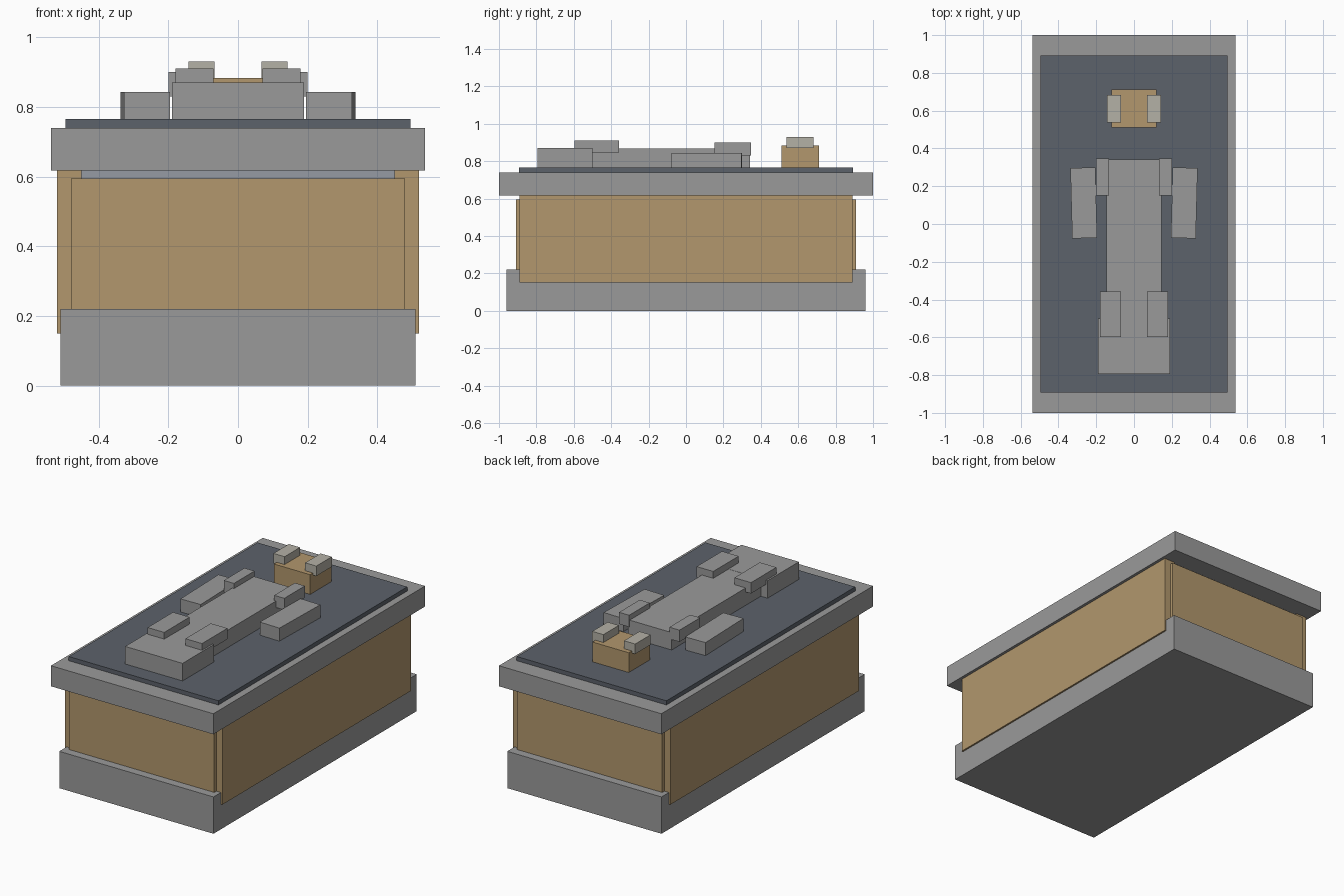
import bpy
import math

if "Cube" in bpy.data.objects:
    bpy.data.objects.remove(bpy.data.objects["Cube"])


def srgb(hex_code):
    vals = [int(hex_code[i:i + 2], 16) / 255 for i in (0, 2, 4)]
    return [v / 12.92 if v <= 0.04045 else ((v + 0.055) / 1.055) ** 2.4 for v in vals] + [1]


def material(name, hex_code):
    mat = bpy.data.materials.new(name)
    mat.diffuse_color = srgb(hex_code)
    mat.use_nodes = True
    mat.node_tree.nodes["Principled BSDF"].inputs["Base Color"].default_value = mat.diffuse_color
    return mat


stone = material("grey stone", "9A9A9A")
trim = material("blue grey trim", "969BA3")
tan = material("tan panel", "B2976D")
slate = material("dark slate", "5C626B")
pale = material("pale stone", "B4B1A6")


def box(name, mat, x, y, z, turn=0):
    """Box from (min, max) ranges, optionally turned about its vertical axis."""
    spans = (x, y, z)
    bpy.ops.mesh.primitive_cube_add(size=1, location=[(a + b) / 2 for a, b in spans])
    obj = bpy.context.object
    obj.name = name
    obj.scale = [b - a for a, b in spans]
    obj.rotation_euler.z = math.radians(turn)
    obj.data.materials.append(mat)
    return obj


def pair(name, mat, x, y, z, turn=0):
    """The same box on the right and mirrored to the left."""
    box("right_" + name, mat, x, y, z, turn)
    box("left_" + name, mat, (-x[1], -x[0]), y, z, -turn)


# Chest: plinth, core, side and end panels, lid
box("plinth", stone, (-0.51, 0.51), (-0.96, 0.96), (0, 0.22))
box("core", trim, (-0.455, 0.455), (-0.88, 0.88), (0.2, 0.63))
pair("side_panel", tan, (0.45, 0.52), (-0.89, 0.89), (0.15, 0.62))
for label, y in (("front", (-0.91, -0.86)), ("back", (0.86, 0.91))):
    box(label + "_panel", tan, (-0.48, 0.48), y, (0.15, 0.594))
box("lid", stone, (-0.537, 0.537), (-1, 1), (0.617, 0.74))
box("lid_inlay", slate, (-0.495, 0.495), (-0.892, 0.892), (0.735, 0.765))

# Reclining figure on the lid
box("torso", stone, (-0.145, 0.145), (-0.52, 0.342), (0.76, 0.869))
box("feet", stone, (-0.19, 0.19), (-0.795, -0.5), (0.76, 0.87))
pair("arm", stone, (0.2, 0.332), (-0.075, 0.298), (0.76, 0.843), -1.5)
pair("shoulder", stone, (0.133, 0.2), (0.152, 0.347), (0.83, 0.9))
pair("shin", stone, (0.07, 0.18), (-0.597, -0.357), (0.845, 0.91))
box("head", tan, (-0.12, 0.12), (0.51, 0.712), (0.76, 0.883))
pair("ear", pale, (0.068, 0.142), (0.537, 0.683), (0.87, 0.93))
